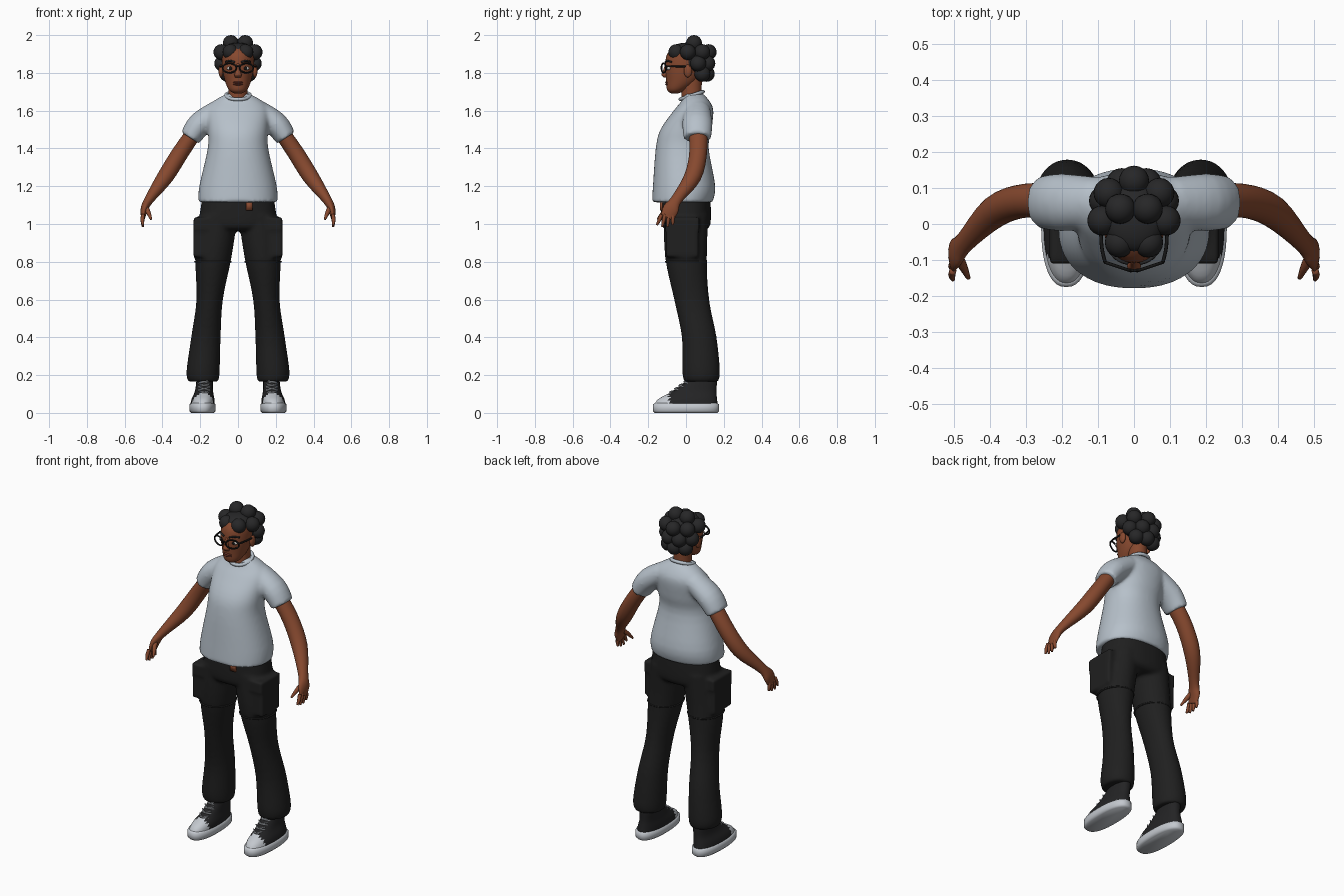
import bpy, bmesh
from math import cos, sin, pi, tau, copysign
from mathutils import Vector, Matrix

if "Cube" in bpy.data.objects:
    bpy.data.objects.remove(bpy.data.objects["Cube"])


def material(name, *colour):
    mat = bpy.data.materials.new(name)
    mat.use_nodes = True
    mat.diffuse_color = (*colour, 1)
    shader = next(n for n in mat.node_tree.nodes if n.type == 'BSDF_PRINCIPLED')
    shader.inputs["Base Color"].default_value = (*colour, 1)
    return mat


skin = material("brown skin", .24, .066, .028)
lip_colour = material("dark lips", .17, .04, .025)
cotton = material("pale grey cotton", .47, .53, .59)
twill = material("black trousers", .014, .014, .014)
hair_colour = material("black hair", .02, .02, .021)
canvas = material("black canvas", .017, .017, .018)
rubber = material("white rubber", .55, .58, .62)
eye_white = material("eye white", .6, .58, .55)
gloss = material("glossy black", .008, .008, .008)
X, Y, Z = Matrix.Identity(3)


def smooth_path(rings, steps):
    """Fill in a smooth spline through the given rings."""
    result = []
    for i in range(len(rings) - 1):
        before, after = rings[max(i - 1, 0)], rings[min(i + 2, len(rings) - 1)]
        for step in range(steps):
            t = step / steps
            result.append([b + t / 2 * (c - a + t * (2 * a - 5 * b + 4 * c - d + t * (3 * (b - c) + d - a)))
                           for a, b, c, d in zip(before, rings[i], rings[i + 1], after)])
    return result + [rings[-1]]


def loft(bm, rings, sides=32, power=2, up=Y, flat=False, closed=False, steps=4):
    """Skin rings of (x, y, z, half width, half depth); flat rings stay level."""
    if not closed:
        rings = smooth_path(rings, steps)
    points = [Vector(ring[:3]) for ring in rings]
    last = len(points) - 1
    loops = []
    for i, (centre, ring) in enumerate(zip(points, rings)):
        across, along = X, Y
        if not flat:
            following = points[(i + 1) % len(points)] if closed else points[min(i + 1, last)]
            previous = points[i - 1] if closed else points[max(i - 1, 0)]
            tangent = (following - previous).normalized()
            along = (up - tangent * up.dot(tangent)).normalized()
            across = along.cross(tangent)
        loop = []
        for k in range(sides):
            c, s = (copysign(abs(f(tau * k / sides)) ** (2 / power), f(tau * k / sides))
                    for f in (cos, sin))
            loop.append(bm.verts.new(centre + across * ring[3] * c + along * ring[4] * s))
        loops.append(loop)
    pairs = list(zip(loops, loops[1:]))
    if closed:
        pairs.append((loops[-1], loops[0]))
    else:
        bm.faces.new(loops[0])
        bm.faces.new(loops[-1])
    for lower, upper in pairs:
        for k in range(sides):
            j = (k + 1) % sides
            bm.faces.new((lower[k], lower[j], upper[j], upper[k]))


def tube(bm, radius, *points, up=Y):
    loft(bm, [(*point, radius, radius) for point in points], sides=8, up=up)


def hoop(bm, centre, across, along, radius, count=32):
    """Closed oval wire spanned by two half axes."""
    path = [Vector(centre) + across * cos(tau * k / count) + along * sin(tau * k / count)
            for k in range(count)]
    loft(bm, [(*point, radius, radius) for point in path], sides=8,
         up=across.cross(along).normalized(), closed=True)


def ball(bm, centre, *size):
    placement = Matrix.Translation(centre) @ Matrix.Diagonal((*size, 1))
    bmesh.ops.create_uvsphere(bm, u_segments=20, v_segments=12, radius=1, matrix=placement)


def box(bm, centre, *size):
    placement = Matrix.Translation(centre) @ Matrix.Diagonal((*size, 1))
    bmesh.ops.create_cube(bm, size=1, matrix=placement)


def finish(name, bm, *materials, mirror=False, blend=False, rule=None):
    bmesh.ops.recalc_face_normals(bm, faces=bm.faces)
    for face in bm.faces:
        face.smooth = True
        if rule:
            face.material_index = rule(face.calc_center_median())
    mesh = bpy.data.meshes.new(name)
    bm.to_mesh(mesh)
    bm.free()
    part = bpy.data.objects.new(name, mesh)
    bpy.context.collection.objects.link(part)
    for mat in materials:
        mesh.materials.append(mat)
    if mirror:
        part.modifiers.new("Mirror", 'MIRROR').use_mirror_merge = False
    if blend:
        remesh = part.modifiers.new("Blend", 'REMESH')
        remesh.mode, remesh.voxel_size, remesh.use_smooth_shade = 'VOXEL', .01, True
        soften = part.modifiers.new("Soften", 'SMOOTH')
        soften.factor, soften.iterations = .5, 6


# T-shirt: torso and sleeves blended into one skin
bm = bmesh.new()
loft(bm, [(0, -.02, 1.115, .21, .16), (0, -.01, 1.2, .205, .165), (0, -.02, 1.4, .16, .14),
          (0, 0, 1.5, .16, .135), (0, .04, 1.6, .165, .105), (0, .05, 1.65, .13, .075),
          (0, .04, 1.69, .06, .05)], sides=48, power=2.2, flat=True)
loft(bm, [(.1, .06, 1.6, .06, .07), (.2, .06, 1.53, .065, .08), (.254, .06, 1.456, .056, .073)])
finish("t_shirt", bm, cotton, mirror=True, blend=True)

# Ribbed neckline, higher at the back
bm = bmesh.new()
hoop(bm, (0, .03, 1.68), X * .064, Y * .06 + Z * .02, .01)
finish("neckline", bm, cotton)

# Trousers: hips, legs and thigh pockets
bm = bmesh.new()
loft(bm, [(0, 0, 1.14, .19, .13), (0, 0, 1, .2, .13), (0, 0, .965, .12, .1)],
     sides=40, power=2.3, flat=True)
loft(bm, [(.1, 0, 1.05, .1, .12), (.13, 0, .82, .095, .11), (.15, .03, .6, .07, .093),
          (.17, .07, .4, .078, .092), (.185, .08, .22, .088, .1), (.183, .08, .165, .08, .09)], flat=True)
box(bm, (.19, -.02, .9), .09, .17, .15)
box(bm, (.18, -.02, 1), .11, .18, .07)
finish("trousers", bm, twill, mirror=True, blend=True)

# Seams around the thighs
bm = bmesh.new()
hoop(bm, (.133, 0, .8), X * .094, Y * .107, .005)
finish("thigh_seams", bm, twill, mirror=True)

# Loose tab below the shirt hem
bm = bmesh.new()
box(bm, (.06, -.13, 1.095), .035, .015, .045)
finish("belt_tab", bm, skin)

# Arms and palms, then fingers and thumbs
bm = bmesh.new()
loft(bm, [(.2, .06, 1.53, .04, .05), (.3, .065, 1.385, .044, .047), (.385, .035, 1.25, .043, .045),
          (.47, -.05, 1.13, .025, .03), (.495, -.08, 1.08, .02, .042), (.503, -.1, 1.03, .01, .035)])
for finger in range(4):
    y = -.07 - .02 * finger
    tip = .98 + .01 * abs(finger - 1.5)
    loft(bm, [(.503, y, 1.05, .01, .01), (.506, y - .004 * finger, 1.02, .01, .01),
              (.503, y - .008 * finger, tip, .006, .006)], sides=10)
loft(bm, [(.49, -.09, 1.09, .014, .016), (.474, -.12, 1.06, .012, .012),
          (.46, -.15, 1.025, .006, .006)], sides=10, up=X)
finish("arms_and_hands", bm, skin, mirror=True)

# Head, neck, nose and ears
bm = bmesh.new()
loft(bm, [(0, -.06, 1.692, .02, .02), (0, -.05, 1.71, .048, .05), (0, -.02, 1.76, .07, .085),
          (0, -.01, 1.83, .083, .1), (0, 0, 1.9, .082, .1), (0, .01, 1.945, .055, .065)], flat=True)
loft(bm, [(0, .035, 1.62, .06, .06), (0, .03, 1.68, .05, .053), (0, .03, 1.78, .05, .055)], flat=True)
loft(bm, [(0, -.1, 1.85, .01, .01), (0, -.11, 1.81, .012, .012), (0, -.113, 1.79, .02, .018),
          (0, -.106, 1.775, .014, .01)], flat=True)
for side in (X, -X):
    ball(bm, side * .09 + Y * .01 + Z * 1.81, .013, .022, .034)
finish("head", bm, skin)

bm = bmesh.new()
for height in (1.75, 1.74):
    ball(bm, (0, -.097, height), .026, .013, .007)
finish("lips", bm, lip_colour)

# Eyes, irises and brows
bm = bmesh.new()
ball(bm, (.04, -.09, 1.824), .02, .012, .01)
finish("eyes", bm, eye_white, mirror=True)
bm = bmesh.new()
ball(bm, (.04, -.1, 1.824), .009, .004, .009)
finish("irises", bm, gloss, mirror=True)
bm = bmesh.new()
tube(bm, .005, (.017, -.109, 1.857), (.042, -.1, 1.864), (.066, -.078, 1.858), up=Z)
finish("eyebrows", bm, hair_colour, mirror=True)

# Glasses: rims, bridge and temples
bm = bmesh.new()
hoop(bm, (.045, -.118, 1.826), X * .036 + Y * .012, Z * .025, .0045)
tube(bm, .004, (0, -.13, 1.835), (.013, -.127, 1.833), up=Z)
tube(bm, .005, (.08, -.107, 1.835), (.09, -.06, 1.835), (.093, .02, 1.832), up=Z)
finish("glasses", bm, gloss, mirror=True)

# Hair: scalp covered with tiers of round puffs
bm = bmesh.new()
ball(bm, (0, .042, 1.868), .09, .085, .09)
ball(bm, (0, 0, 1.92), .078, .078, .04)


def puff_tier(height, reach, count, spacing):
    """Spread puffs evenly to both sides of the back of the head."""
    for k in range(count):
        angle = pi / 2 + (k - (count - 1) / 2) * spacing
        ball(bm, (reach * cos(angle), .03 + reach * sin(angle), height), .042, .042, .042)


puff_tier(height=1.958, reach=.04, count=2, spacing=pi * .8)
puff_tier(height=1.91, reach=.09, count=7, spacing=tau / 7)
puff_tier(height=1.85, reach=.09, count=4, spacing=pi / 4)
puff_tier(height=1.795, reach=.08, count=3, spacing=pi / 4)
finish("hair", bm, hair_colour)

# Shoes: rubber soles, canvas uppers with white toe caps
bm = bmesh.new()
loft(bm, [(.188, 0, 0, .06, .165), (.188, 0, .01, .07, .175), (.188, 0, .045, .07, .175),
          (.188, 0, .052, .06, .165)], sides=40, power=2.4, flat=True, steps=1)
finish("shoe_soles", bm, rubber, mirror=True)

bm = bmesh.new()
loft(bm, [(.188, 0, .045, .064, .168), (.185, .01, .075, .06, .154), (.18, .045, .115, .048, .116),
          (.177, .08, .165, .044, .084), (.176, .083, .205, .043, .08)], sides=48, power=2.3, flat=True)
finish("shoe_uppers", bm, canvas, rubber, mirror=True,
       rule=lambda centre: int(centre.y < -.09 and centre.z < .11))

# Crossed laces up the instep
bm = bmesh.new()
for row in range(4):
    middle = Vector((.179, -.08 + .025 * row, .11 + .018 * row))
    for slant in (Z, -Z):
        reach, back = X * .03 + slant * .008, Y * .016
        tube(bm, .0035, middle - reach + back, middle - Y * .006, middle + reach + back, up=Z)
finish("shoe_laces", bm, rubber, mirror=True)
